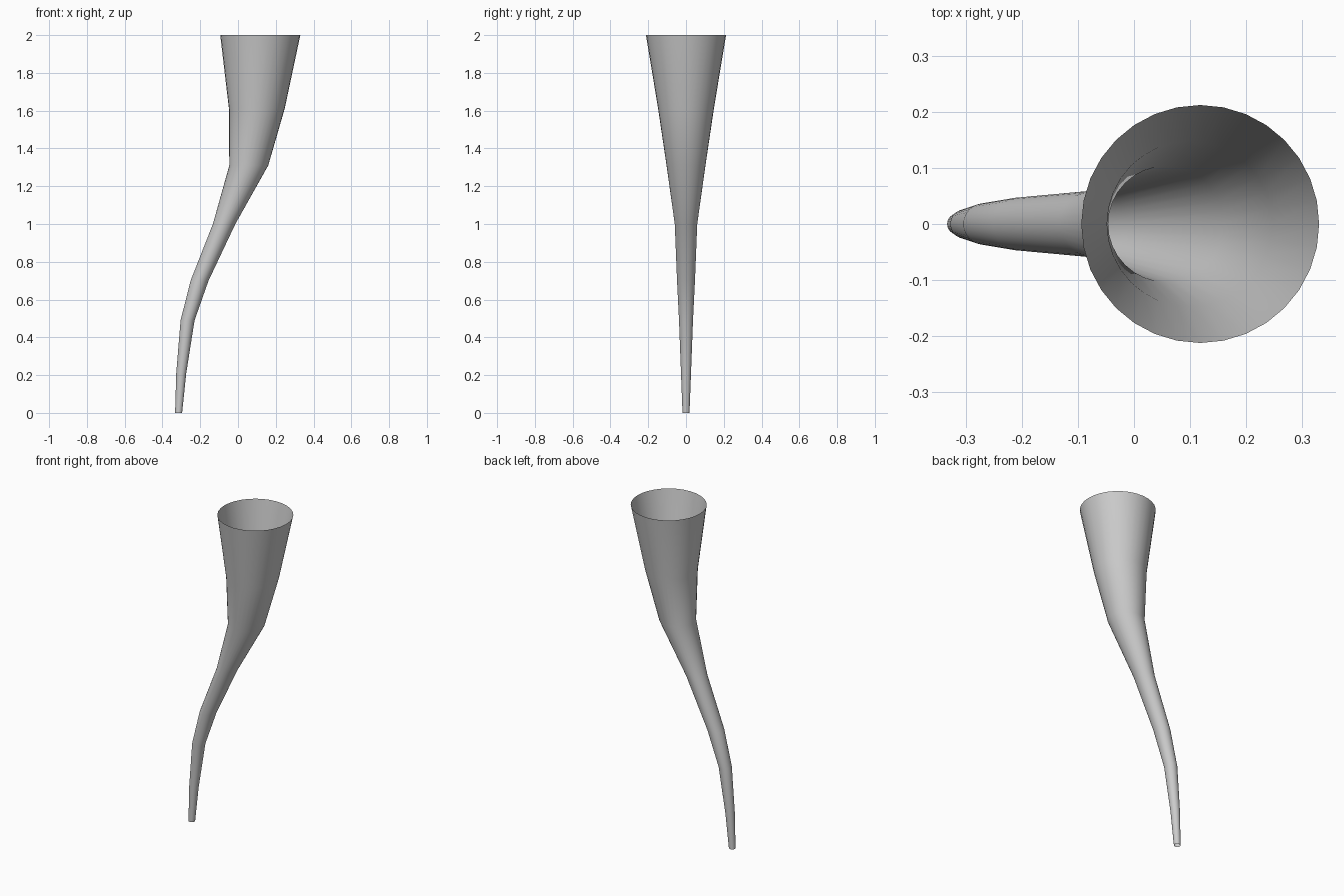
import bpy, bmesh
from math import cos, sin, tau

if "Cube" in bpy.data.objects:
    bpy.data.objects.remove(bpy.data.objects["Cube"])

SIDES = 32
# horn stations: height, left x, right x
STATIONS = [
    (0.00, -0.333, -0.296),
    (0.21, -0.327, -0.274),
    (0.49, -0.304, -0.230),
    (0.70, -0.251, -0.156),
    (1.00, -0.133, -0.014),
    (1.31, -0.046, 0.160),
    (1.61, -0.048, 0.247),
    (2.00, -0.094, 0.330),
]

# open curved horn: level rings joined by quads
bm = bmesh.new()
rings = []
for z, left, right in STATIONS:
    c, r = (left + right) / 2, (right - left) / 2
    rings.append([bm.verts.new((c + r * cos(tau * i / SIDES), r * sin(tau * i / SIDES), z))
                  for i in range(SIDES)])
for low, high in zip(rings, rings[1:]):
    for i in range(SIDES):
        j = (i + 1) % SIDES
        bm.faces.new((low[i], low[j], high[j], high[i])).smooth = True

mesh = bpy.data.meshes.new("horn")
bm.to_mesh(mesh)
bm.free()
horn = bpy.data.objects.new("horn", mesh)
bpy.context.collection.objects.link(horn)
